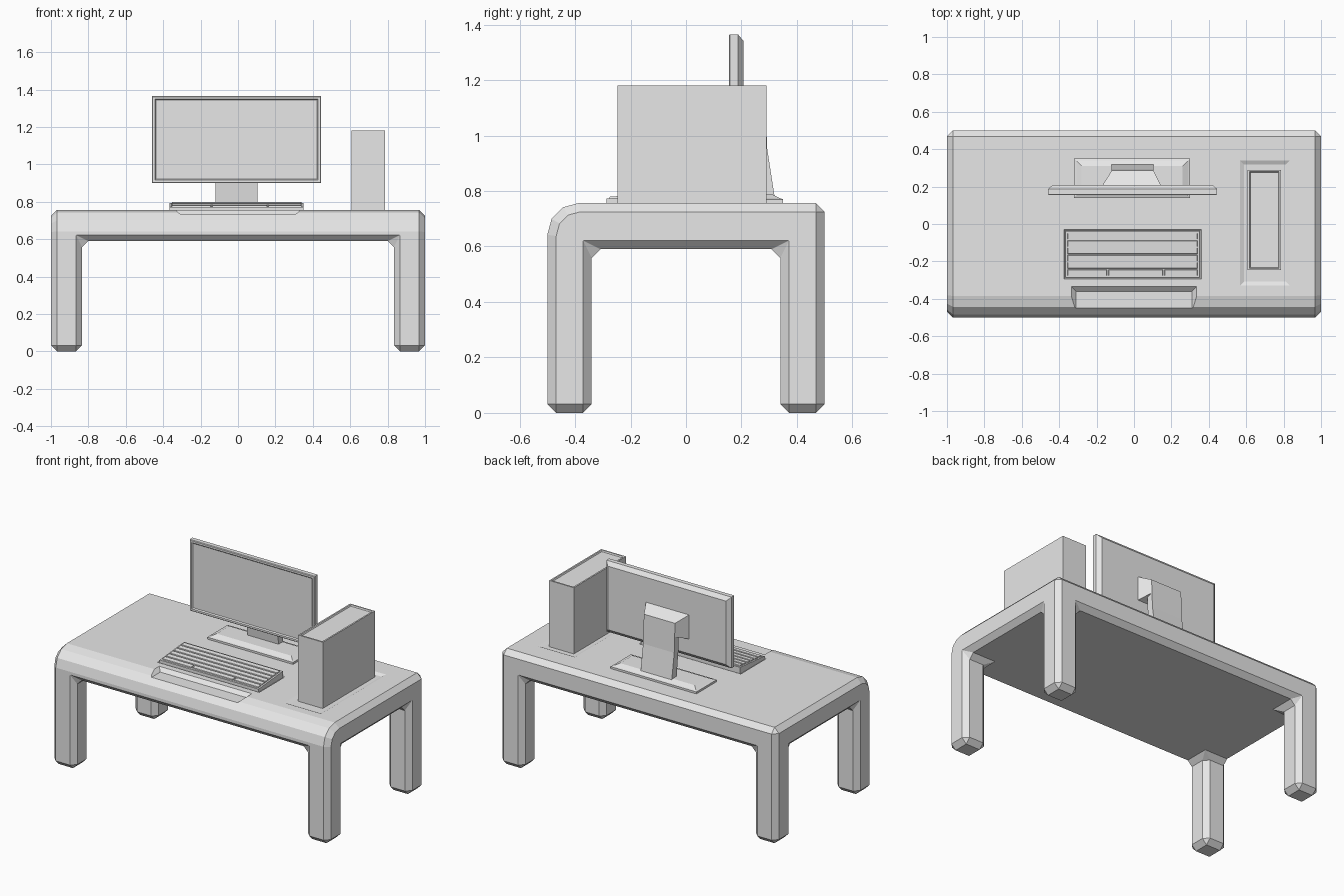
import bpy
import bmesh

if "Cube" in bpy.data.objects:
    bpy.data.objects.remove(bpy.data.objects["Cube"], do_unlink=True)

grey = bpy.data.materials.new("light grey")
grey.use_nodes = True
grey.diffuse_color = (0.8, 0.8, 0.8, 1)
grey.node_tree.nodes["Principled BSDF"].inputs["Base Color"].default_value = (0.8, 0.8, 0.8, 1)

TOP = 0.757  # height of the desk surface


def finish(name, bm):
    bmesh.ops.recalc_face_normals(bm, faces=bm.faces)
    mesh = bpy.data.meshes.new(name)
    bm.to_mesh(mesh)
    bm.free()
    mesh.materials.append(grey)
    obj = bpy.data.objects.new(name, mesh)
    bpy.context.collection.objects.link(obj)
    return obj


def loft(name, loops):
    """Bridge equal-length loops of points and cap both ends."""
    bm = bmesh.new()
    rings = [[bm.verts.new(p) for p in loop] for loop in loops]
    n = len(rings[0])
    for a, b in zip(rings, rings[1:]):
        for i in range(n):
            j = (i + 1) % n
            bm.faces.new((a[i], a[j], b[j], b[i]))
    bm.faces.new(rings[0])
    bm.faces.new(rings[-1])
    return finish(name, bm)


def flat(x0, x1, y0, y1, z):
    return [(x0, y0, z), (x1, y0, z), (x1, y1, z), (x0, y1, z)]


def upright(x0, x1, z0, z1, y):
    return [(x0, y, z0), (x1, y, z0), (x1, y, z1), (x0, y, z1)]


def apply_all(obj):
    bpy.context.view_layer.objects.active = obj
    for mod in list(obj.modifiers):
        bpy.ops.object.modifier_apply(modifier=mod.name)


# Desk: slab grid, corner cells extruded down as legs
xs, ys = (-1, -0.834, 0.834, 1), (-0.5, -0.34, 0.34, 0.5)
bm = bmesh.new()
under = [[bm.verts.new((x, y, 0.59)) for y in ys] for x in xs]
cells = {}
for i in range(3):
    for j in range(3):
        cells[i, j] = bm.faces.new((under[i][j], under[i][j + 1], under[i + 1][j + 1], under[i + 1][j]))
slab = bmesh.ops.extrude_face_region(bm, geom=list(bm.faces), use_keep_orig=True)
for v in slab["geom"]:
    if isinstance(v, bmesh.types.BMVert):
        v.co.z = TOP
bmesh.ops.recalc_face_normals(bm, faces=bm.faces)
for i in (0, 2):
    for j in (0, 2):
        leg = bmesh.ops.extrude_discrete_faces(bm, faces=[cells[i, j]])["faces"][0]
        for v in leg.verts:
            v.co.z = 0
bmesh.ops.remove_doubles(bm, verts=bm.verts, dist=0.0001)
bmesh.ops.dissolve_limit(bm, angle_limit=0.02, verts=bm.verts, edges=bm.edges)
bmesh.ops.recalc_face_normals(bm, faces=bm.faces)

# Rounded front edge
front = [e for e in bm.edges if all(v.co.y < -0.49 and v.co.z > TOP - 0.01 for v in e.verts)]
bmesh.ops.bevel(bm, geom=front, offset=0.115, segments=3, profile=0.5, affect='EDGES')
desk = finish("desk", bm)
bevel = desk.modifiers.new("chamfer", 'BEVEL')
bevel.width = 0.032
bevel.segments = 1
bevel.limit_method = 'ANGLE'
bevel.angle_limit = 0.61

# Shallow recesses: wrist rest, keyboard bed, tower bed
recesses = [
    ((-0.335, 0.335, -0.54, -0.335), 0.025, 0.022),
    ((-0.375, 0.36, -0.295, -0.03), 0.006, 0.006),
    ((0.566, 0.834, -0.33, 0.34), 0.022, 0.01),
]
cutters = []
for (x0, x1, y0, y1), slope, depth in recesses:
    low = flat(x0 + slope, x1 - slope, y0 + slope, y1 - slope, TOP - depth)
    rim = flat(x0, x1, y0, y1, TOP)
    lid = flat(x0, x1, y0, y1, TOP + 0.05)
    cutter = loft("recess_cutter", [low, rim, lid])
    cutter.hide_render = True
    cutters.append(cutter)
    cut = desk.modifiers.new("recess", 'BOOLEAN')
    cut.operation = 'DIFFERENCE'
    cut.solver = 'EXACT'
    cut.object = cutter
apply_all(desk)
for cutter in cutters:
    bpy.data.objects.remove(cutter, do_unlink=True)

# Computer tower with a sunken top panel
x0, x1, y0, y1, zt = 0.608, 0.786, -0.247, 0.29, 1.18
tower = [flat(x0, x1, y0, y1, TOP - 0.01), flat(x0, x1, y0, y1, zt)]
for inset, z in ((0.01, zt), (0.014, zt - 0.008)):
    tower.append(flat(x0 + inset, x1 - inset, y0 + inset, y1 - inset, z))
loft("tower", tower)

# Monitor with sunken screen and tapered back
x0, x1, z0, z1 = -0.46, 0.445, 0.9, 1.365
monitor = []
for inset, y in ((0.022, 0.162), (0.016, 0.155), (0.004, 0.155), (0, 0.159), (0, 0.187), (0.025, 0.208)):
    monitor.append(upright(x0 + inset, x1 - inset, z0 + inset, z1 - inset, y))
loft("monitor", monitor)

# Monitor stand: foot, leaning neck and flange
foot = []
for inset, z in ((0, TOP - 0.002), (0, 0.77), (0.012, 0.774), (0.04, 0.788)):
    foot.append(flat(-0.32 + inset, 0.3 - inset, 0.14 + inset, 0.35 - inset, z))
loft("stand_foot", foot)
neck = [(0.32, 0.775), (0.293, 0.95), (0.285, 1.14), (0.245, 1.14), (0.25, 0.95), (0.27, 0.775)]
loft("stand_neck", [[(x, y, z) for y, z in neck] for x in (-0.12, 0.105)])
loft("stand_flange", [upright(-0.17, 0.145, 1.02, 1.18, 0.205),
                      upright(-0.12, 0.105, 1.05, 1.14, 0.284)])

# Keyboard: sloped case with six rows, the front row split in three
KX0, KX1, KY0, KY1 = -0.365, 0.35, -0.287, -0.037


def slope_z(y):
    return 0.772 + (y - KY0) * 0.09


def sloped(x0, x1, y0, y1, lift):
    return [(x, y, slope_z(y) + lift) for x, y, _ in flat(x0, x1, y0, y1, 0)]


loft("keyboard_case", [flat(KX0, KX1, KY0, KY1, TOP - 0.006), sloped(KX0, KX1, KY0, KY1, 0)])
pitch = (KY1 - KY0 - 0.016) / 6
for row in range(6):
    ya = KY0 + 0.01 + row * pitch
    yb = ya + pitch - 0.006
    spans = [(-0.355, -0.145), (-0.137, 0.155), (0.163, 0.34)] if row == 0 else [(-0.355, 0.34)]
    for xa, xb in spans:
        loft("key_row", [sloped(xa, xb, ya, yb, -0.002),
                         sloped(xa + 0.002, xb - 0.002, ya + 0.002, yb - 0.002, 0.006)])
